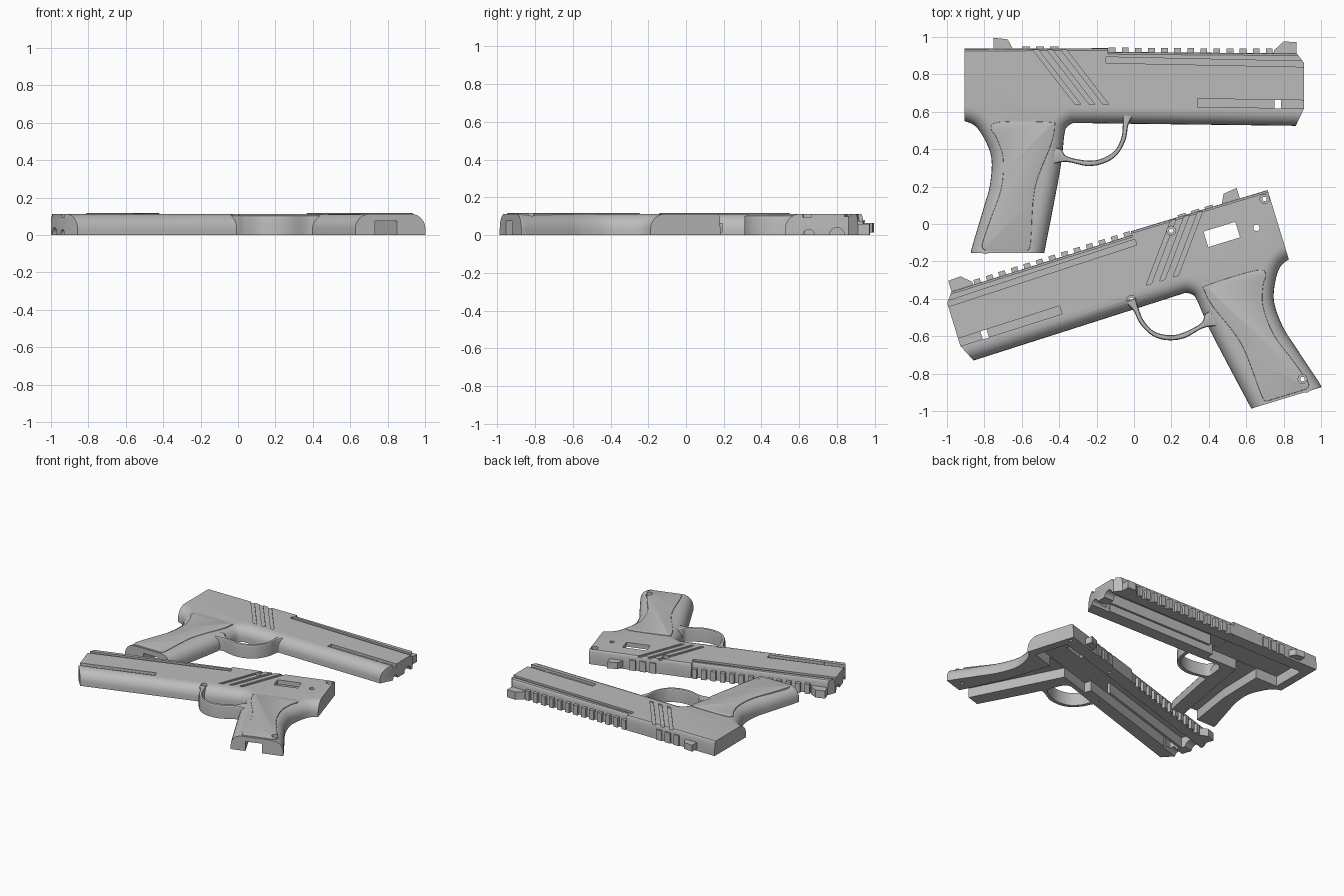
import bpy, bmesh, math
from mathutils import Matrix, Vector

if "Cube" in bpy.data.objects:
    bpy.data.objects.remove(bpy.data.objects["Cube"])

H = 0.113          # shell half thickness
R = 0.08           # edge round-over

grey = bpy.data.materials.new("plain_grey")
grey.diffuse_color = (0.5, 0.5, 0.5, 1)
grey.use_nodes = True
grey.node_tree.nodes["Principled BSDF"].inputs["Base Color"].default_value = grey.diffuse_color


def spline(pts, n=5):
    """Smooth curve through the points."""
    p = [Vector(q) for q in [pts[0]] + pts + [pts[-1]]]
    out = []
    for a, b, c, d in zip(p, p[1:], p[2:], p[3:]):
        for i in range(n):
            t = i / n
            out.append(tuple(0.5 * (2 * b + (c - a) * t + (2 * a - 5 * b + 4 * c - d) * t * t
                                    + (3 * b - a - 3 * c + d) * t ** 3)))
    return out + [tuple(pts[-1])]


def finish(bm, name):
    bmesh.ops.recalc_face_normals(bm, faces=bm.faces)
    me = bpy.data.meshes.new(name)
    bm.to_mesh(me)
    bm.free()
    me.materials.append(grey)
    ob = bpy.data.objects.new(name, me)
    bpy.context.collection.objects.link(ob)
    return ob


def inset(pts, ds):
    """Inward offset of every corner; ds holds one distance per edge."""
    res = []
    for i, p in enumerate(pts):
        e1 = (Vector(p) - Vector(pts[i - 1])).normalized()
        e2 = (Vector(pts[(i + 1) % len(pts)]) - Vector(p)).normalized()
        n1, n2 = Vector((-e1.y, e1.x)), Vector((-e2.y, e2.x))
        d1, d2 = ds[i - 1], ds[i]
        c = n1.x * n2.y - n1.y * n2.x
        if abs(c) < 0.03:
            res.append((n1 + n2) * 0.25 * (d1 + d2))
        else:
            res.append(Vector(((d1 * n2.y - d2 * n1.y) / c, (n1.x * d2 - n2.x * d1) / c)))
    return res


def prism(name, pts, z0, z1, ds=None, rz=0.0, steps=6):
    """Upright prism from a counter-clockwise outline, with rounded top edges."""
    bm = bmesh.new()
    levels = [(0, z0)]
    if ds:
        off = inset(pts, ds)
        levels += [(1 - math.cos(a), z1 - rz + rz * math.sin(a))
                   for a in (k * math.pi / 2 / steps for k in range(steps + 1))]
    else:
        off = [Vector((0, 0))] * len(pts)
        levels.append((0, z1))
    rings = [[bm.verts.new((p[0] + o.x * f, p[1] + o.y * f, z)) for p, o in zip(pts, off)]
             for f, z in levels]
    for lo, hi in zip(rings, rings[1:]):
        for i in range(len(pts)):
            j = (i + 1) % len(pts)
            bm.faces.new((lo[i], lo[j], hi[j], hi[i]))
    bm.faces.new(rings[0][::-1])
    bm.faces.new(rings[-1])
    return finish(bm, name)


def box(name, x0, x1, y0, y1, z0, z1):
    return prism(name, [(x0, y0), (x1, y0), (x1, y1), (x0, y1)], z0, z1)


def disc(name, x, y, r, z0, z1):
    ring = [(x + r * math.cos(a), y + r * math.sin(a))
            for a in (k * math.tau / 20 for k in range(20))]
    return prism(name, ring, z0, z1)


def bore(x0, x1, y, r):
    """Cylinder lying along x at the split plane."""
    bm = bmesh.new()
    m = Matrix.Translation(((x0 + x1) / 2, y, 0)) @ Matrix.Rotation(math.pi / 2, 4, 'Y')
    bmesh.ops.create_cone(bm, cap_ends=True, segments=24, radius1=r, radius2=r,
                          depth=x1 - x0, matrix=m)
    return finish(bm, "cutter")


def cut(ob, cutter):
    cutter.hide_render = True
    mod = ob.modifiers.new("cut", 'BOOLEAN')
    mod.operation, mod.solver, mod.object = 'DIFFERENCE', 'EXACT', cutter
    bpy.context.view_layer.objects.active = ob
    bpy.ops.object.modifier_apply(modifier=mod.name)
    bpy.data.objects.remove(cutter)


def build_half(tag, windowed):
    # body outline: rear, grip back, grip base, grip front, frame, muzzle, top
    back = spline([(-0.905, 0.55), (-0.85, 0.525), (-0.80, 0.455), (-0.762, 0.35),
                   (-0.77, 0.21), (-0.80, 0.10), (-0.865, -0.12), (-0.872, -0.155)], 4)
    front = spline([(-0.48, -0.155), (-0.43, 0.10), (-0.39, 0.32), (-0.372, 0.48),
                    (-0.357, 0.52), (-0.325, 0.54)], 4)
    runs = [([(-0.905, 0.937)], 0), (back[:-1], R), (back[-1:], 0), (front, R),
            ([(-0.02, 0.536)], R), ([(0.865, 0.525), (0.91, 0.62), (0.91, 0.86)], 0),
            ([(0.87, 0.912)], 0.012), ([(-0.14, 0.92)], 0), ([(-0.14, 0.94)], 0.012)]
    pts = [p for run, d in runs for p in run]
    ds = [d for run, d in runs for p in run]
    body = prism("body_" + tag, pts, 0, H, ds, R)

    # hollow interior: barrel channel, rear chamber, grip channel
    cut(body, box("cutter", -0.25, 0.83, 0.63, 0.84, -0.1, 0.08))
    cut(body, box("cutter", -0.84, -0.2, 0.575, 0.841, -0.1, 0.079))
    cut(body, prism("cutter", [(-0.735, -0.3), (-0.59, -0.3), (-0.59, -0.155), (-0.46, 0.6),
                               (-0.65, 0.6), (-0.66, 0.2)], -0.1, 0.075))
    # muzzle bores
    cut(body, bore(0.78, 1.0, 0.8, 0.04))
    cut(body, bore(0.78, 1.0, 0.65, 0.03))
    # long side grooves
    cut(body, prism("cutter", [(-0.15, 0.861), (1, 0.838), (1, 0.868), (-0.15, 0.893)],
                    H - 0.014, 0.2))
    cut(body, prism("cutter", [(0.34, 0.625), (1, 0.618), (1, 0.66), (0.34, 0.67)],
                    H - 0.02, 0.2))
    cut(body, box("cutter", 0.75, 0.785, 0.618, 0.664, -0.1, 0.2))
    # slanted rear serrations
    for k in range(3):
        x = -0.555 + 0.075 * k
        cut(body, prism("cutter", [(x + 0.24, 0.64), (x + 0.27, 0.64), (x + 0.022, 0.96),
                                   (x - 0.008, 0.96)], H - 0.01, 0.2))
    # ejection window and screw holes
    if windowed:
        cut(body, box("cutter", -0.69, -0.512, 0.738, 0.825, -0.1, 0.2))
        cut(body, disc("cutter", -0.789, 0.761, 0.017, -0.1, 0.2))
        for x, y in [(-0.875, 0.896), (-0.349, 0.88), (-0.0375, 0.588)]:
            cut(body, disc("cutter", x, y, 0.012, -0.1, 0.2))
            cut(body, disc("cutter", x, y, 0.024, H - 0.025, 0.2))
    parts = [body]

    # raised grip panel
    panel = spline([(-0.57, -0.142), (-0.552, -0.10), (-0.53, 0.19), (-0.445, 0.42),
                    (-0.425, 0.52), (-0.45, 0.545), (-0.72, 0.545), (-0.765, 0.51),
                    (-0.735, 0.46), (-0.70, 0.35), (-0.71, 0.19), (-0.77, 0.02),
                    (-0.812, -0.11), (-0.795, -0.142)], 4)
    plate = prism("grip_panel_" + tag, panel, 0.08, H + 0.004, [0.004] * len(panel), 0.004, 2)
    if windowed:
        for r, z in [(0.012, -0.1), (0.024, H - 0.025)]:
            cut(body, disc("cutter", -0.788, -0.084, r, z, 0.2))
            cut(plate, disc("cutter", -0.788, -0.084, r, z, 0.2))
    parts.append(plate)

    # trigger guard loop
    outer = spline([(-0.44, 0.32), (-0.36, 0.332), (-0.25, 0.31), (-0.16, 0.325), (-0.09, 0.37),
                    (-0.045, 0.45), (-0.03, 0.53), (0.0, 0.59)])
    inner = spline([(-0.06, 0.59), (-0.06, 0.53), (-0.068, 0.46), (-0.105, 0.39), (-0.18, 0.347),
                    (-0.26, 0.34), (-0.36, 0.362), (-0.39, 0.40), (-0.44, 0.41)])
    ring = outer + inner
    parts.append(prism("trigger_guard_" + tag, ring, 0, 0.104, [0.008] * len(ring), 0.012, 3))

    # top rail teeth
    for k in range(13):
        x = -0.135 + 0.07 * k
        y = 0.943 - 0.006 * k / 12
        parts.append(box("rail_tooth_" + tag, x, x + 0.036, 0.89, y, 0, 0.075))
    # small teeth ahead of the rear sight
    for k in range(3):
        x = -0.6 + 0.075 * k
        parts.append(box("rear_tooth_" + tag, x, x + 0.045, 0.9, 0.949, 0, 0.08))

    # sights
    parts.append(prism("rear_sight_" + tag, [(-0.75, 0.9), (-0.64, 0.9), (-0.655, 0.95),
                                             (-0.675, 0.987), (-0.75, 0.996)], 0.015, 0.065))
    parts.append(prism("front_sight_" + tag, [(0.74, 0.89), (0.87, 0.89), (0.87, 0.972),
                                              (0.80, 0.976), (0.75, 0.93)], 0, 0.06))
    # inner rib along the barrel channel
    parts.append(box("barrel_rib_" + tag, -0.1, 0.84, 0.705, 0.725, 0, 0.09))
    return parts


left = build_half("a", False)
right = build_half("b", True)

# second half is the mirror image, turned and laid beside the first
place = (Matrix.Translation((0.123, -0.979, 0)) @ Matrix.Rotation(math.radians(17), 4, 'Z')
         @ Matrix.Scale(-1, 4, (1, 0, 0)))
for ob in right:
    ob.data.transform(place)
    ob.data.flip_normals()

for ob in bpy.context.scene.objects:
    ob.select_set(True)
bpy.context.view_layer.objects.active = left[0]
bpy.ops.object.shade_smooth_by_angle(angle=math.radians(30))
